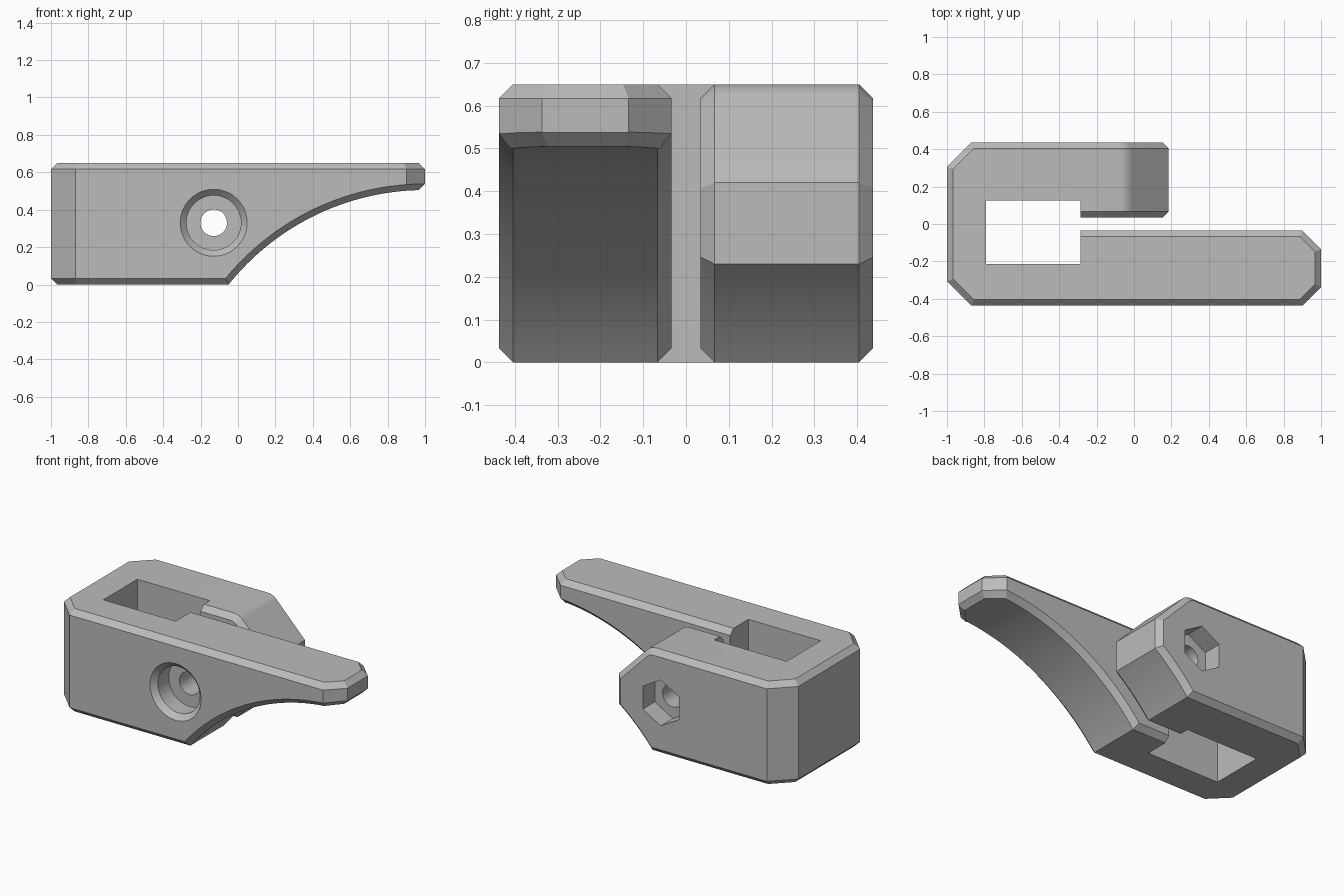
import bpy, bmesh, math
from mathutils import Matrix, Vector

cube = bpy.data.objects.get("Cube")
if cube:
    bpy.data.objects.remove(cube, do_unlink=True)

HEIGHT, HALF_Y, SLOT, CHAMFER = 0.65, 0.437, 0.034, 0.033
BOLT_X, BOLT_Z = -0.13, 0.33

grey = bpy.data.materials.new("plain grey")
grey.use_nodes = True
colour = (0.5, 0.5, 0.5, 1)
grey.diffuse_color = colour
grey.node_tree.nodes["Principled BSDF"].inputs["Base Color"].default_value = colour


def add_object(name, bm):
    bmesh.ops.recalc_face_normals(bm, faces=bm.faces)
    mesh = bpy.data.meshes.new(name)
    bm.to_mesh(mesh)
    bm.free()
    mesh.materials.append(grey)
    obj = bpy.data.objects.new(name, mesh)
    bpy.context.collection.objects.link(obj)
    return obj


def prism(name, points, start, end, axis):
    """Extrude a flat outline along z (xy points) or along y (xz points)."""
    bm = bmesh.new()
    if axis == "z":
        verts = [bm.verts.new((a, b, start)) for a, b in points]
        move = Vector((0, 0, end - start))
    else:
        verts = [bm.verts.new((a, start, b)) for a, b in points]
        move = Vector((0, end - start, 0))
    face = bm.faces.new(verts)
    new = bmesh.ops.extrude_face_region(bm, geom=[face])["geom"]
    bmesh.ops.translate(bm, vec=move, verts=[v for v in new if isinstance(v, bmesh.types.BMVert)])
    return add_object(name, bm)


def bolt_cutter(name, r1, r2, y1, y2, sides):
    """Round, conical or hexagonal cutter along the bolt axis."""
    bm = bmesh.new()
    place = Matrix.Translation((BOLT_X, (y1 + y2) / 2, BOLT_Z)) @ Matrix.Rotation(-math.pi / 2, 4, "X")
    bmesh.ops.create_cone(bm, cap_ends=True, segments=sides, radius1=r1, radius2=r2,
                          depth=y2 - y1, matrix=place)
    return add_object(name, bm)


def cut(target, cutter):
    mod = target.modifiers.new("cut", "BOOLEAN")
    mod.operation, mod.solver, mod.object = "DIFFERENCE", "EXACT", cutter
    bpy.context.view_layer.objects.active = target
    bpy.ops.object.modifier_apply(modifier=mod.name)
    bpy.data.objects.remove(cutter, do_unlink=True)


# C-shaped clamp body with a long front arm and a short back arm
big, tip, back_end = 0.13, 0.1, 0.185
outline = [(-1 + big, -HALF_Y), (1 - tip, -HALF_Y), (1, -HALF_Y + tip), (1, -SLOT - tip),
           (1 - tip, -SLOT), (-0.5, -SLOT), (-0.5, SLOT), (back_end, SLOT),
           (back_end, HALF_Y), (-1 + big, HALF_Y), (-1, HALF_Y - big), (-1, -HALF_Y + big)]
body = prism("clamp_body", outline, 0, HEIGHT, "z")

# Curved underside of both arms
radius, top = 1.344, 0.505
arc = []
for i in range(33):
    a = math.radians(-54 + 57 * i / 32)
    arc.append((1 + radius * math.sin(a), top - radius + radius * math.cos(a)))
cut(body, prism("arc_cutter", arc + [(1.3, top), (1.3, -0.3), (arc[0][0], -0.3)], -1, 1, "y"))

# Sloping upper end of the back arm, rounded where it meets the top
bend, start_x = 0.085, -0.075
slope = [(start_x - 0.1, HEIGHT + 0.2), (start_x, HEIGHT + 0.001)]
for i in range(1, 7):
    a = math.radians(47 * i / 6)
    slope.append((start_x + bend * math.sin(a), HEIGHT - bend + bend * math.cos(a)))
slope += [(back_end, 0.42), (0.4, 0.19), (0.4, HEIGHT + 0.2)]
cut(body, prism("slope_cutter", slope, 0, 1, "y"))

# Chamfer where the side walls meet the tops, undersides and back arm end
bm = bmesh.new()
bm.from_mesh(body.data)
bmesh.ops.remove_doubles(bm, verts=bm.verts, dist=0.002)
bmesh.ops.dissolve_limit(bm, angle_limit=math.radians(0.5), verts=bm.verts, edges=bm.edges)
bm.normal_update()


def is_wall(face):
    centre = face.calc_center_median()
    arm_end = face.normal.x > 0.9 and centre.y > 0 and centre.x > 0.1
    return abs(face.normal.z) < 0.1 and not arm_end


rim = [e for e in bm.edges if len(e.link_faces) == 2
       and is_wall(e.link_faces[0]) != is_wall(e.link_faces[1])]
bmesh.ops.bevel(bm, geom=rim, offset=CHAMFER, offset_type="OFFSET", segments=1,
                profile=0.5, affect="EDGES", clamp_overlap=False)
bm.to_mesh(body.data)
bm.free()

# Rectangular window through the body
window = [(-0.79, -0.215), (-0.285, -0.215), (-0.285, 0.125), (-0.79, 0.125)]
cut(body, prism("window_cutter", window, -0.2, 1, "z"))

# Bolt hole, countersunk head recess and hexagonal nut pocket
cut(body, bolt_cutter("bolt_hole_cutter", 0.071, 0.071, -1, 1, 48))
cut(body, bolt_cutter("head_recess_cutter", 0.146, 0.146, -0.6, -HALF_Y + 0.14, 48))
cut(body, bolt_cutter("head_chamfer_cutter", 0.19, 0.14, -HALF_Y - 0.011, -HALF_Y + 0.039, 48))
cut(body, bolt_cutter("nut_pocket_cutter", 0.145, 0.145, HALF_Y - 0.12, 0.6, 6))

for poly in body.data.polygons:
    poly.material_index = 0
bpy.ops.object.select_all(action="DESELECT")
body.select_set(True)
bpy.context.view_layer.objects.active = body
bpy.ops.object.shade_smooth_by_angle(angle=math.radians(20))
